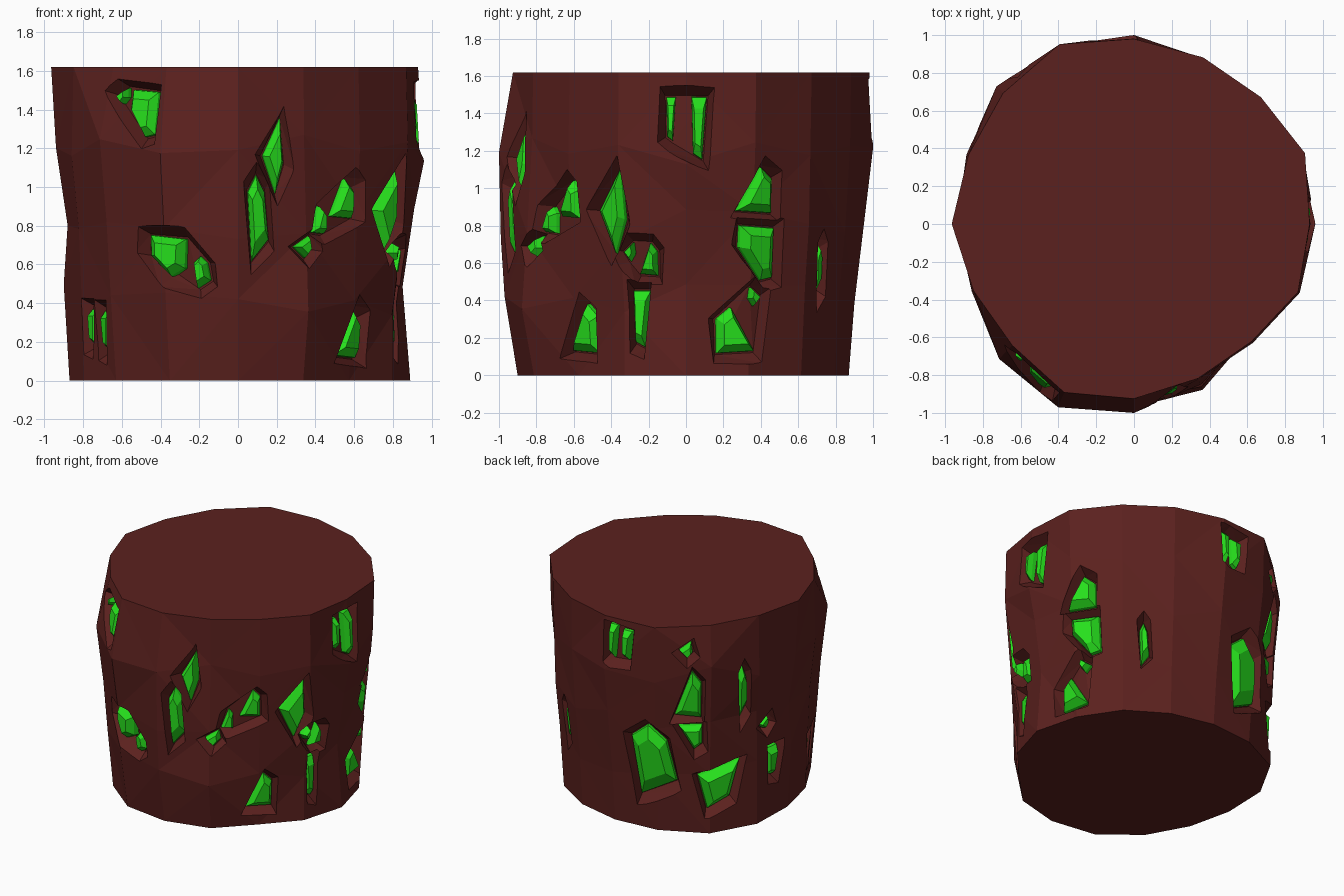
import bpy, bmesh, math, random
from mathutils import Vector
from mathutils.bvhtree import BVHTree
from mathutils.geometry import convex_hull_2d

if "Cube" in bpy.data.objects:
    bpy.data.objects.remove(bpy.data.objects["Cube"])

random.seed(4)
HEIGHT = 1.62


def material(name, color):
    m = bpy.data.materials.new(name)
    m.diffuse_color = color
    m.use_nodes = True
    m.node_tree.nodes["Principled BSDF"].inputs["Base Color"].default_value = m.diffuse_color
    return m


def to_object(bm, name, mat):
    bmesh.ops.recalc_face_normals(bm, faces=bm.faces)
    me = bpy.data.meshes.new(name)
    bm.to_mesh(me)
    bm.free()
    me.materials.append(mat)
    ob = bpy.data.objects.new(name, me)
    bpy.context.collection.objects.link(ob)
    return ob


def loft(bm, rings):
    """Skin closed rings of points and cap both ends."""
    loops = [[bm.verts.new(p) for p in ring] for ring in rings]
    n = len(loops[0])
    for a, b in zip(loops, loops[1:]):
        for i in range(n):
            j = (i + 1) % n
            bm.faces.new((a[i], a[j], b[j], b[i]))
    bm.faces.new(loops[0][::-1])
    bm.faces.new(loops[-1])


rock_mat = material("rock_brown", (0.105, 0.015, 0.013, 1))
gem_mat = material("crystal_green", (0.02, 0.75, 0.012, 1))

# Rock body: irregular rings, radius every 22.5 degrees starting at +x
RINGS = [
    (0.00, (.89, .87, .87, .86, .87, .91, .96, .93, .87, .86, .89, .92, .90, .88, .81, .86)),
    (0.42, (.85, .90, .90, .88, .90, .94, .97, .93, .90, .87, .93, .98, .97, .95, .85, .86)),
    (0.80, (.91, .94, .93, .92, .96, .98, .99, .92, .88, .89, .96, 1.0, .99, .92, .87, .91)),
    (1.22, (.96, .97, .94, .95, 1.0, 1.02, 1.03, .96, .94, .93, 1.01, 1.05, 1.0, .89, .89, .95)),
    (HEIGHT, (.93, .98, .95, .955, .98, 1.03, .98, .95, .965, .92, .91, .965, .925, .885, .88, .94)),
]
rings = []
for z, radii in RINGS:
    wobble = 0 if z in (0, HEIGHT) else 0.1
    rings.append([])
    for i, r in enumerate(radii):
        a = math.radians(22.5 * i)
        rings[-1].append((r * math.cos(a), r * math.sin(a), z + random.uniform(-wobble, wobble)))
bm = bmesh.new()
loft(bm, rings)
bmesh.ops.triangulate(bm, faces=[f for f in bm.faces if len(f.verts) == 4])
surface = BVHTree.FromBMesh(bm)
rock = to_object(bm, "rock_body", rock_mat)
bpy.context.view_layer.objects.active = rock

# Crystal outlines inside a unit box
SHARD = ((-.5, .3), (-.1, .5), (.3, .3), (.5, -.25), (-.3, -.5))
KITE = ((-.5, -.45), (.15, .5), (.5, .25), (.5, -.5))
BLOCK = ((-.5, .5), (.5, .4), (.45, -.3), (.1, -.5), (-.5, 0))
SLIVER = ((-.5, .5), (.5, .5), (.2, -.5), (-.4, -.4))
SPIKE = ((-.5, 0), (.4, .5), (.5, -.1), (.1, -.5))
WEDGE = ((-.5, .25), (.5, .5), (.25, -.3), (-.3, -.5))
SLAB = ((-.5, .5), (.5, .45), (.5, -.45), (.15, -.5), (-.5, .1))

gems = bmesh.new()


def project(angle, points, scale, lift, grow=0.0):
    """Drop a flat outline onto the rock at an angle, scaled and lifted."""
    a = math.radians(angle)
    n, t = Vector((math.cos(a), math.sin(a), 0)), Vector((-math.sin(a), math.cos(a), 0))
    c = sum((Vector(p) for p in points), Vector((0, 0))) / len(points)
    out = []
    for p in points:
        d = Vector(p) - c
        u, z = c + d * scale + d.normalized() * grow
        z = min(max(z, 0.03), HEIGHT - 0.03)
        hit = surface.ray_cast(n * 2 + t * u + Vector((0, 0, z)), -n)[0]
        out.append(hit + n * lift)
    return out


def carve(rings):
    """Cut a lofted solid out of the rock."""
    bm = bmesh.new()
    loft(bm, rings)
    bmesh.ops.triangulate(bm, faces=bm.faces)
    cutter = to_object(bm, "pocket_cutter", rock_mat)
    cutter.hide_render = True
    mod = rock.modifiers.new("pocket", 'BOOLEAN')
    mod.operation, mod.object, mod.solver = 'DIFFERENCE', cutter, 'EXACT'
    bpy.ops.object.modifier_apply(modifier=mod.name)
    bpy.data.objects.remove(cutter)


def pocket(angle, *crystals):
    """A sloped recess holding crystals given as (outline, u, z, width, height)."""
    everything = []
    for shape, u, z, w, h in crystals:
        pts = [(u + w * x, z + h * y) for x, y in shape]
        everything += pts
        loft(gems, [project(angle, pts, 1.05, -0.12),
                    project(angle, pts, 1.0, -0.055),
                    project(angle, pts, 0.62, -0.012)])
    hull = [everything[i] for i in convex_hull_2d(everything)]
    carve([project(angle, hull, 1.0, -0.08, 0.012),
           project(angle, hull, 1.1, 0.015, 0.06),
           project(angle, hull, 1.1, 0.2, 0.06)])


# Front side
pocket(250, (BLOCK, -.05, .645, .2, .21), (SHARD, .13, .56, .08, .16))
pocket(237, (SLAB, .02, 1.38, .17, .24), (SPIKE, -.13, 1.47, .07, .08))
pocket(276, (SHARD, .01, .84, .11, .44))
pocket(282, (SPIKE, 0, 1.16, .11, .38))
pocket(293, (SPIKE, 0, .69, .1, .11))
pocket(306, (KITE, .07, .94, .14, .2), (KITE, -.09, .83, .08, .14))
pocket(316, (KITE, 0, .25, .18, .26))
# Right side
pocket(332, (SPIKE, 0, .88, .17, .45))
pocket(345, (KITE, .01, .62, .09, .17), (SPIKE, -.09, .66, .06, .1))
pocket(343, (SLIVER, 0, .3, .09, .3))
pocket(0, (SLIVER, .07, 1.32, .08, .33), (SLIVER, -.08, 1.37, .05, .23))
pocket(23, (KITE, .03, .99, .2, .24))
pocket(23, (SLAB, .05, .655, .2, .29))
pocket(20, (KITE, -.01, .24, -.2, .24), (SPIKE, .09, .42, -.07, .1))
# Back side
pocket(55, (SHARD, 0, .56, .07, .32))
pocket(96, (SLIVER, -.06, 1.42, .06, .25), (SLIVER, .05, 1.41, .07, .22))
pocket(110, (SHARD, 0, .52, .32, .56))
pocket(125, (SPIKE, 0, 1.42, .09, .12))
pocket(126, (KITE, 0, 1.07, .18, .36))
pocket(127, (KITE, 0, .73, .16, -.19))
pocket(139, (WEDGE, .02, .34, .3, .33))
# Left side
pocket(151, (SHARD, 0, 1.03, .08, .44))
pocket(164, (SPIKE, 0, .73, .1, .1))
pocket(170, (SLIVER, 0, .4, .12, .22))
pocket(207, (SLIVER, 0, .27, .1, .2))
pocket(217, (SLIVER, 0, .25, .09, .22))

to_object(gems, "crystals", gem_mat)
